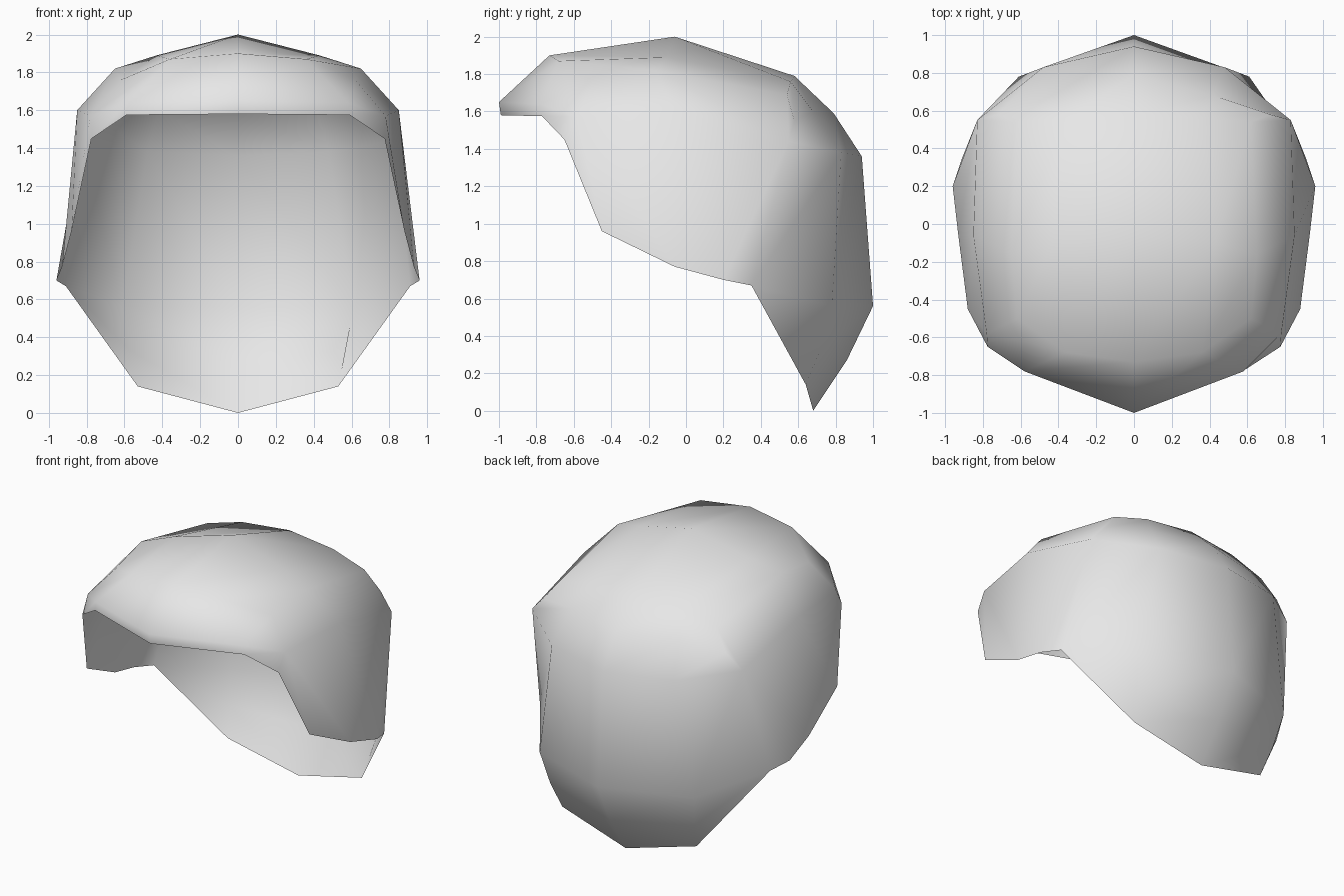
import bpy, bmesh

if "Cube" in bpy.data.objects:
    bpy.data.objects.remove(bpy.data.objects["Cube"])

# Shared side points of the half shell
temple = (.775, -.65, 1.45)
brow = (.78, -.58, 1.57)
crown_side = (.85, -.06, 1.6)
crown_back = (.83, .55, 1.44)
ear_back = (.91, .35, .67)
nape_side = (.53, .64, .14)

# Cross rows from the front rim over the crown to the nape, centre to side
rows = [
    [(0, -.99, 1.58), (.59, -.77, 1.575), temple, temple, temple],
    [(0, -1, 1.65), (.58, -.78, 1.64), brow, brow, temple],
    [(0, -.73, 1.9), (.36, -.68, 1.87), (.62, -.5, 1.76), brow, (.88, -.45, .96)],
    [(0, -.06, 2), (.43, -.1, 1.89), (.65, -.16, 1.82), crown_side, (.93, -.06, .77)],
    [(0, .58, 1.79), (.36, .56, 1.76), (.62, .54, 1.69), crown_back, (.96, .2, .7)],
    [(0, .79, 1.59), (.42, .68, 1.6), (.72, .58, 1.55), crown_back, ear_back],
    [(0, .94, 1.36), (.48, .83, 1.38), crown_back, crown_back, ear_back],
    [(0, 1, .56), (.61, .78, .56), ear_back, ear_back, ear_back],
    [(0, .86, .27), (.57, .72, .33), nape_side, nape_side, nape_side],
    [(0, .68, 0), nape_side, nape_side, nape_side, nape_side],
]

bm = bmesh.new()
verts = {}


def vert(p, side):
    key = (p[0] * side, p[1], p[2])
    if key not in verts:
        verts[key] = bm.verts.new(key)
    return verts[key]


# Skin the rows on both sides; repeated points collapse quads to triangles
for side in (1, -1):
    for a, b in zip(rows, rows[1:]):
        for i in range(4):
            loop = [a[i], a[i + 1], b[i + 1], b[i]]
            if side < 0:
                loop.reverse()
            corners = list(dict.fromkeys(vert(p, side) for p in loop))
            if len(corners) > 2:
                bm.faces.new(corners).smooth = True

mesh = bpy.data.meshes.new("hair_cap")
bm.to_mesh(mesh)
bm.free()
cap = bpy.data.objects.new("hair_cap", mesh)
bpy.context.collection.objects.link(cap)

# Plain grey
grey = bpy.data.materials.new("light_grey")
grey.diffuse_color = (.8, .8, .8, 1)
grey.use_nodes = True
grey.node_tree.nodes["Principled BSDF"].inputs["Base Color"].default_value = grey.diffuse_color
mesh.materials.append(grey)
